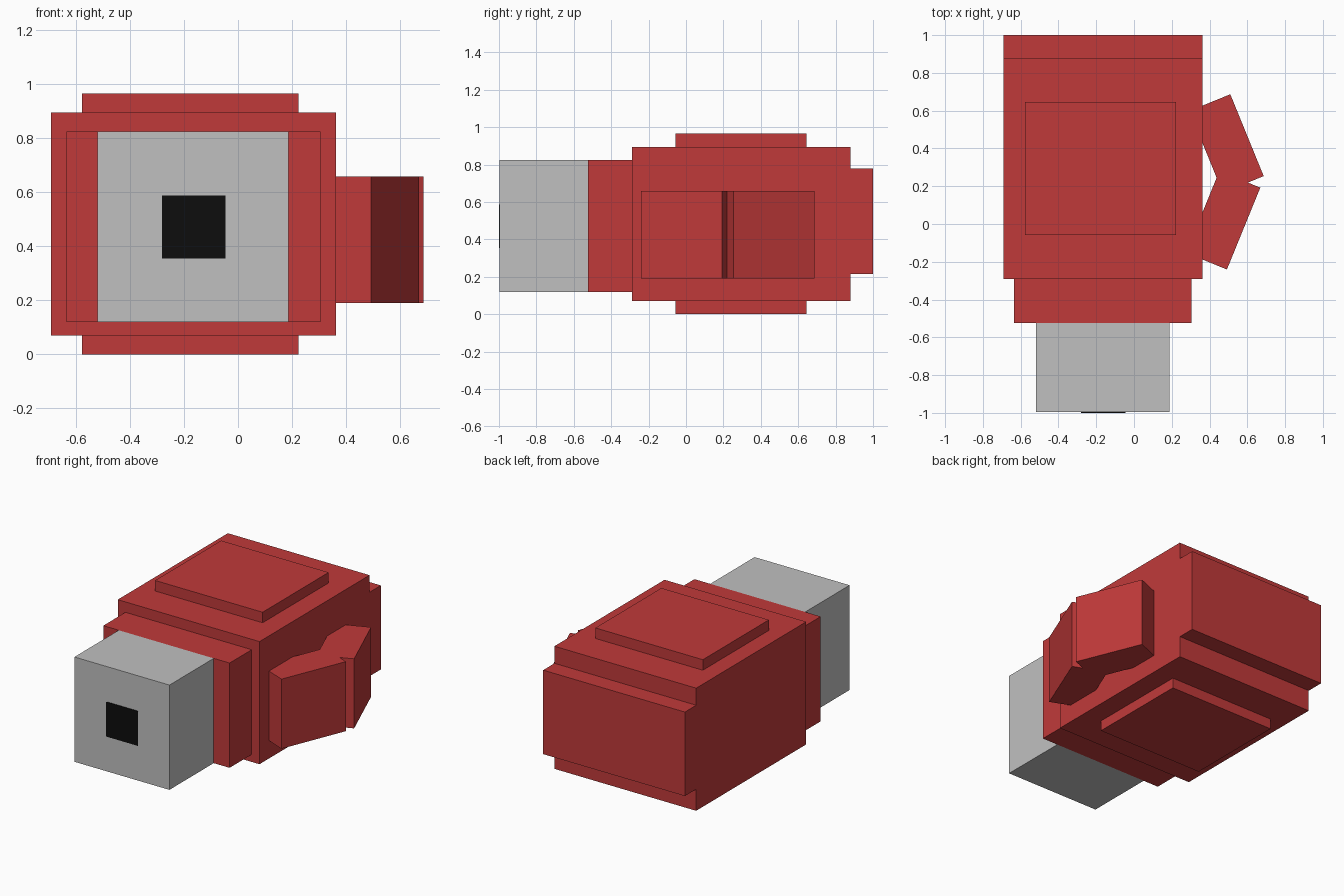
import bpy
from math import radians

if "Cube" in bpy.data.objects:
    bpy.data.objects.remove(bpy.data.objects["Cube"], do_unlink=True)


def material(name, rgb):
    mat = bpy.data.materials.new(name)
    mat.use_nodes = True
    colour = (*rgb, 1)
    mat.diffuse_color = colour
    mat.node_tree.nodes["Principled BSDF"].inputs["Base Color"].default_value = colour
    return mat


RED = material("red", (0.53, 0.042, 0.042))
GREY = material("light grey", (0.53, 0.53, 0.53))
BLACK = material("black", (0.004, 0.004, 0.004))


def block(name, x, y, z, mat):
    """Box given by its (low, high) range on each axis."""
    ranges = (x, y, z)
    bpy.ops.mesh.primitive_cube_add(size=1, location=[(a + b) / 2 for a, b in ranges])
    obj = bpy.context.object
    obj.name = name
    obj.scale = [b - a for a, b in ranges]
    obj.data.materials.append(mat)
    return obj


# Glove body, knuckle block and cuff
WIDTH = (-0.692, 0.363)
block("glove_body", WIDTH, (-0.29, 0.88), (0.07, 0.895), RED)
block("knuckle_block", WIDTH, (0.88, 1.0), (0.215, 0.78), RED)
block("cuff", (-0.635, 0.305), (-0.525, -0.29), (0.12, 0.825), RED)

# Raised pads above and below
for name, z in (("upper_pad", (0.895, 0.966)), ("lower_pad", (0, 0.07))):
    block(name, (-0.577, 0.223), (-0.057, 0.645), z, RED)

# Forearm with a square socket on its end
block("forearm", (-0.52, 0.187), (-0.996, -0.525), (0.12, 0.825), GREY)
block("socket_plate", (-0.281, -0.046), (-1.0, -0.995), (0.355, 0.588), BLACK)

# Bent thumb made of two equal segments
THICK, LONG = 0.234, 0.468
for name, centre, turn in (("thumb_base", (0.472, 0.02), -22.2),
                           ("thumb_tip", (0.49, 0.426), 22.2)):
    thumb = block(name, (0, THICK), (0, LONG), (0.19, 0.658), RED)
    thumb.location.xy = centre
    thumb.rotation_euler.z = radians(turn)
